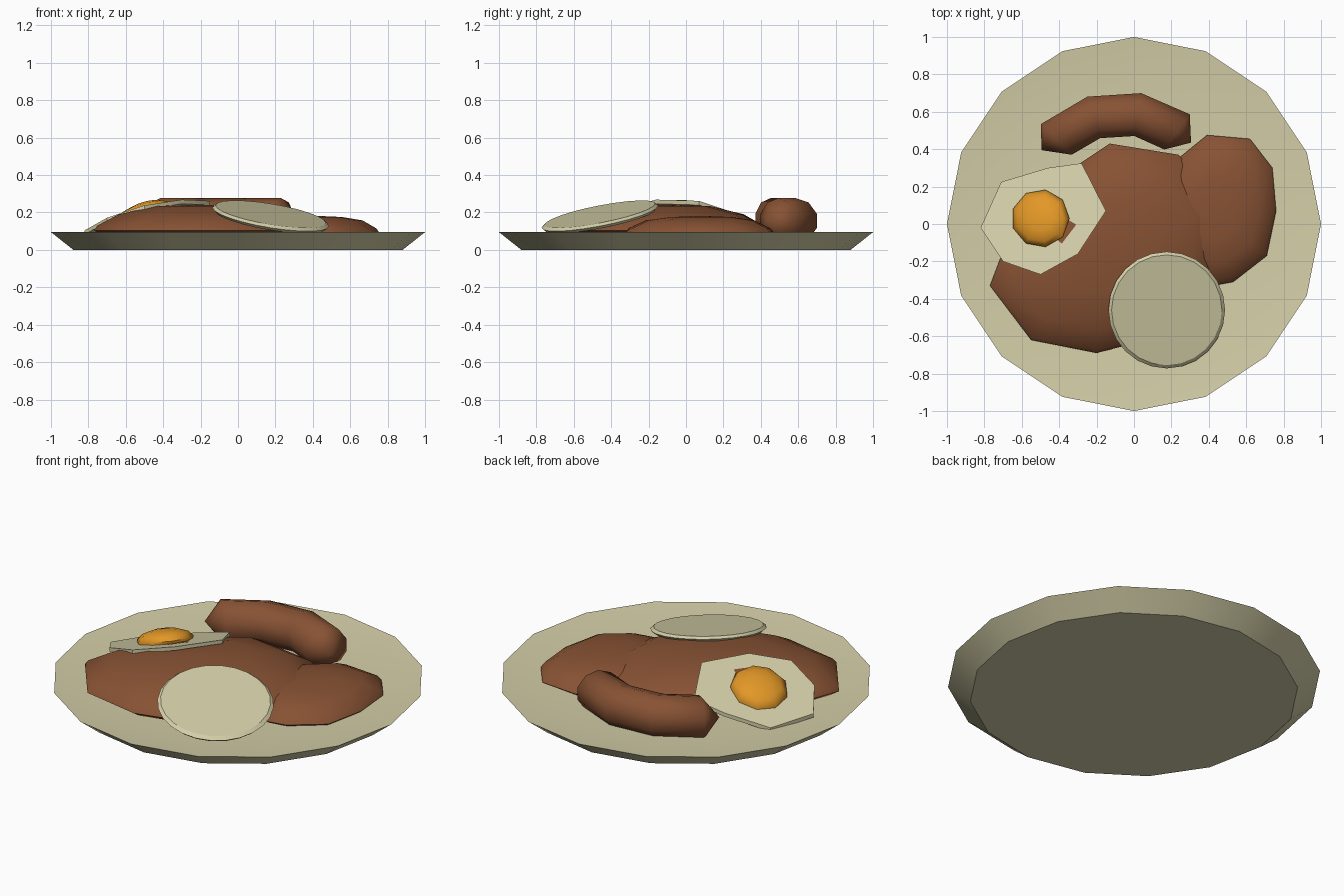
import bpy, bmesh, math
from mathutils import Vector

if "Cube" in bpy.data.objects:
    bpy.data.objects.remove(bpy.data.objects["Cube"])


def material(name, rgb):
    m = bpy.data.materials.new(name)
    m.diffuse_color = (*rgb, 1)
    m.use_nodes = True
    m.node_tree.nodes["Principled BSDF"].inputs["Base Color"].default_value = m.diffuse_color
    return m


CREAM = material("cream", (0.66, 0.62, 0.39))
BROWN = material("cooked brown", (0.245, 0.085, 0.034))
YOLK = material("yolk orange", (0.76, 0.31, 0.02))


def loft(name, rings, mat, angle=60):
    """Skin a stack of rings; a ring with a single point closes to a tip."""
    bm = bmesh.new()
    vs = [[bm.verts.new(p) for p in r] for r in rings]
    for a, b in zip(vs, vs[1:]):
        n = max(len(a), len(b))
        for i in range(n):
            j = (i + 1) % n
            if len(a) == 1:
                bm.faces.new((a[0], b[j], b[i]))
            elif len(b) == 1:
                bm.faces.new((a[i], a[j], b[0]))
            else:
                bm.faces.new((a[i], a[j], b[j], b[i]))
    for r in (vs[0], vs[-1]):
        if len(r) > 2:
            bm.faces.new(r)
    bmesh.ops.recalc_face_normals(bm, faces=bm.faces[:])
    me = bpy.data.meshes.new(name)
    bm.to_mesh(me)
    bm.free()
    me.materials.append(mat)
    ob = bpy.data.objects.new(name, me)
    bpy.context.collection.objects.link(ob)
    bpy.ops.object.select_all(action='DESELECT')
    ob.select_set(True)
    bpy.context.view_layer.objects.active = ob
    bpy.ops.object.shade_smooth_by_angle(angle=math.radians(angle))
    return ob


def circle(r, z, n, cx=0, cy=0):
    return [(cx + r * math.cos(math.tau * i / n), cy + r * math.sin(math.tau * i / n), z)
            for i in range(n)]


# Plate: sixteen-sided shallow dish
loft("plate", [circle(r, z, 16) for r, z in
               ((0.88, 0), (1, 0.095), (0.8, 0.075), (0.4, 0.068))] + [[(0, 0, 0.066)]],
     CREAM, 30)


# Meat slices: domed slabs grown from an outline
def slab(name, outline, centre, levels):
    c = Vector(centre)
    rings = []
    for t, z in levels:
        pts = [c + (Vector(p) - c) * t for p in outline]
        rings.append([(p.x, p.y, z) for p in pts])
    rings.append([(c.x, c.y, levels[-1][1] + 0.006)])
    loft(name, rings, BROWN)


slab("large_meat_slice",
     [(-.77, -.33), (-.55, -.62), (-.2, -.69), (.07, -.62), (.33, -.45), (.45, -.22),
      (.47, .07), (.24, .37), (-.13, .43), (-.28, .33), (-.52, .1), (-.71, -.17)],
     (-.17, -.12), ((.88, .06), (1, .105), (.97, .13), (.78, .19), (.45, .235)))
slab("small_meat_slice",
     [(.2, .32), (.39, .475), (.62, .455), (.74, .3), (.76, .07), (.71, -.17),
      (.53, -.31), (.42, -.33), (.2, -.2), (.1, .05)],
     (.42, .08), ((.9, .055), (1, .085), (.94, .115), (.72, .158), (.4, .176)))

# Sausage: bent tube with pointed ends
R, SIDES, ZC = 0.122, 10, 0.155
stations = [(-.415, .4525, 45), (-.215, .57, 17), (.02, .585, -9), (.23, .4925, -36)]
rings = [[(-.495, .395, ZC)]]
for x, y, heading in stations:
    h = math.radians(heading)
    ring = []
    for i in range(SIDES):
        a = math.tau * (i + 0.5) / SIDES
        s = R * math.cos(a)
        ring.append((x - s * math.sin(h), y + s * math.cos(h), ZC + R * math.sin(a)))
    rings.append(ring)
rings.append([(.305, .435, ZC)])
loft("sausage", rings, BROWN, 75)


# Fried egg: tilted white resting on the meat
def egg_z(x, y):
    return 0.258 + 0.262 * (x + .15) - 0.2 * (y - .07)


white = [(-.71, .225), (-.46, .30), (-.28, .325), (-.15, .07),
         (-.3, -.16), (-.5, -.27), (-.7, -.2), (-.82, -.02)]
loft("egg_white", [[(x, y, egg_z(x, y) + d) for x, y in white] for d in (-.018, .004)],
     CREAM, 30)

# Yolk: flattened dome on the white
yolk = []
for r, h in ((.15, -.01), (.155, .02), (.125, .05), (.07, .07)):
    yolk.append([(x, y, egg_z(x, y) + h) for x, y, _ in circle(r, 0, 9, -.5, .03)])
yolk.append([(-.5, .03, egg_z(-.5, .03) + .076)])
loft("egg_yolk", yolk, YOLK)


# Pale round slice leaning on the meat
def slice_z(x, y):
    return 0.178 - 0.16 * (x - .17) + 0.19 * (y + .46)


loft("round_slice",
     [[(x, y, slice_z(x, y) + d) for x, y, _ in circle(r, 0, 24, .175, -.46)]
      for r, d in ((.295, -.016), (.312, 0), (.295, .014))], CREAM, 30)
